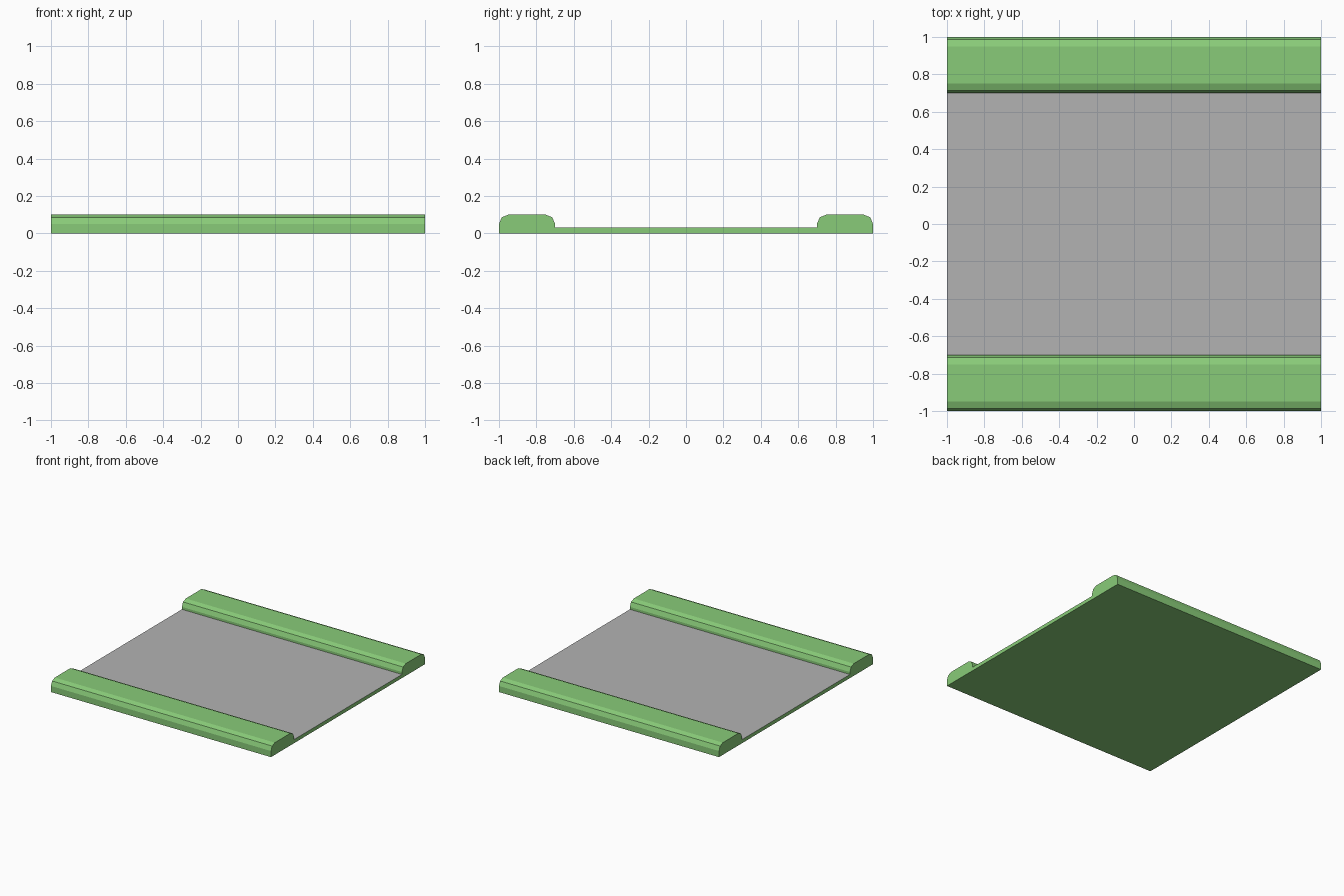
import bpy, bmesh
from math import sin, cos, pi

if "Cube" in bpy.data.objects:
    bpy.data.objects.remove(bpy.data.objects["Cube"])

HALF, INNER, TOP, ROAD, R = 1.0, 0.7, 0.1, 0.03, 0.05


def material(name, color):
    m = bpy.data.materials.new(name)
    m.diffuse_color = (*color, 1)
    m.use_nodes = True
    m.node_tree.nodes["Principled BSDF"].inputs["Base Color"].default_value = m.diffuse_color
    return m


def corner(y, direction):
    """Two-segment rounded corner, listed from the side wall up to the top."""
    return [(y + direction * R * (1 - cos(a)), TOP - R + R * sin(a))
            for a in (0, pi / 4, pi / 2)]


# Cross-section: raised rounded verges either side of a sunken road
verge = [(HALF, 0)] + corner(HALF, -1) + corner(INNER, 1)[::-1] + [(INNER, ROAD)]
profile = verge + [(-y, z) for y, z in reversed(verge)]

# Extrude the section along x
bm = bmesh.new()
end = bm.faces.new([bm.verts.new((-1, y, z)) for y, z in profile])
ext = bmesh.ops.extrude_face_region(bm, geom=[end], use_keep_orig=True)
bmesh.ops.translate(bm, vec=(2, 0, 0),
                    verts=[g for g in ext["geom"] if isinstance(g, bmesh.types.BMVert)])
bmesh.ops.recalc_face_normals(bm, faces=bm.faces)

# Grey road surface on the sunken face
for f in bm.faces:
    c = f.calc_center_median()
    if f.normal.z > 0.9 and abs(c.y) < 0.1:
        f.material_index = 1

mesh = bpy.data.meshes.new("road_tile")
bm.to_mesh(mesh)
bm.free()
mesh.materials.append(material("grass", (0.25, 0.60, 0.19)))
mesh.materials.append(material("asphalt", (0.45, 0.45, 0.45)))
tile = bpy.data.objects.new("road_tile", mesh)
bpy.context.collection.objects.link(tile)
